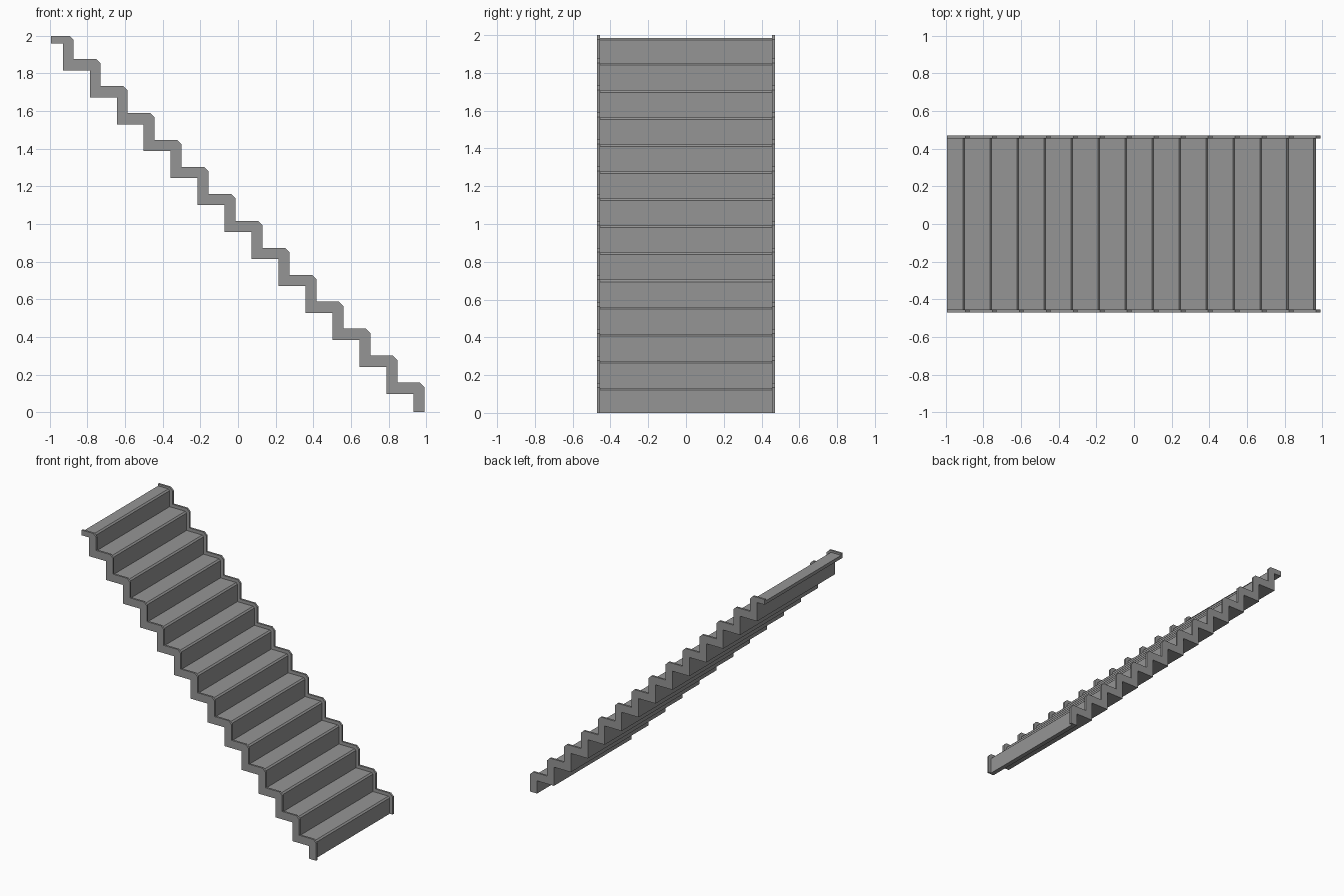
import bpy

cube = bpy.data.objects.get("Cube")
if cube:
    bpy.data.objects.remove(cube, do_unlink=True)

STEPS = 14
PITCH = 0.1433
BACK = -0.995

grey = bpy.data.materials.new("stair grey")
grey.use_nodes = True
grey.diffuse_color = (0.3, 0.3, 0.3, 1)
grey.node_tree.nodes["Principled BSDF"].inputs["Base Color"].default_value = (0.3, 0.3, 0.3, 1)


def stair_profile(nose_x, tread_z, bevel, landing_z):
    """Closed zigzag outline in x-z, climbing toward -x, with bevelled nosings."""
    upper, lower = [(nose_x, 0)], [(0.932, 0)]
    for i in range(STEPS):
        x, rise = nose_x - i * PITCH, i * PITCH
        last = i == STEPS - 1
        z = landing_z if last else tread_z + rise
        upper += [(x, z - bevel), (x - bevel, z)]
        upper.append((BACK if last else x - PITCH, z))
        under = 0.097 + rise
        lower.append((0.932 - rise, under))
        lower.append((BACK if last else 0.932 - rise - PITCH, under))
    return upper + lower[::-1]


def extrude_profile(name, profile, y0, y1):
    n = len(profile)
    verts = [(x, y, z) for y in (y0, y1) for x, z in profile]
    faces = [list(range(n)), list(range(2 * n - 1, n - 1, -1))]
    faces += [[(i + 1) % n, i, n + i, n + (i + 1) % n] for i in range(n)]
    mesh = bpy.data.meshes.new(name)
    mesh.from_pydata(verts, [], faces)
    mesh.materials.append(grey)
    mesh.update()
    obj = bpy.data.objects.new(name, mesh)
    bpy.context.collection.objects.link(obj)
    return obj


# Treads and risers, set back from the side stringers
extrude_profile("treads_and_risers", stair_profile(0.966, 0.132, 0.011, 1.985), -0.455, 0.455)

# Raised side stringers
side = stair_profile(0.99, 0.157, 0.023, 2.0)
extrude_profile("right_stringer", side, -0.47, -0.455)
extrude_profile("left_stringer", side, 0.455, 0.47)
